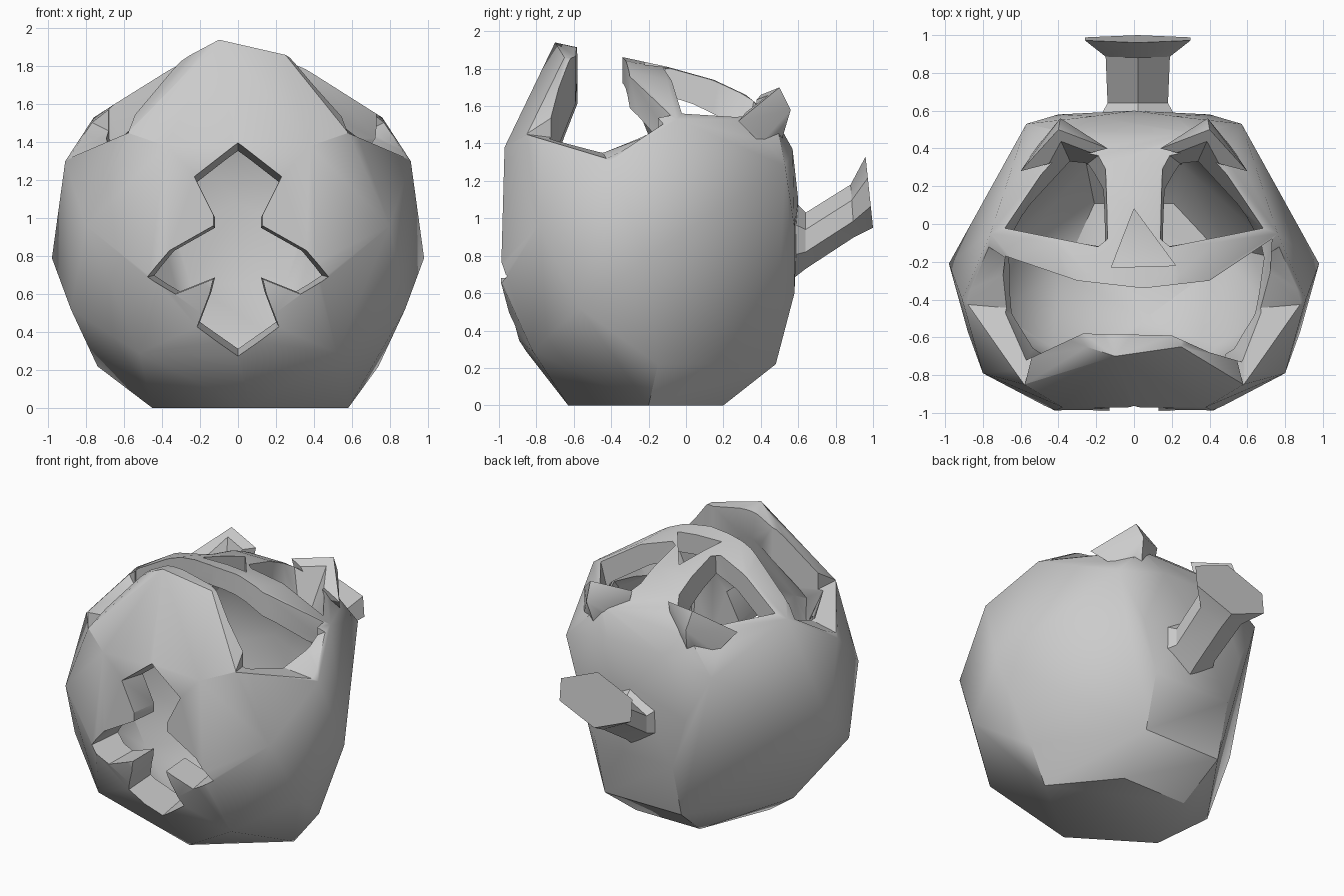
import bpy
import bmesh

default_cube = bpy.data.objects.get("Cube")
if default_cube:
    bpy.data.objects.remove(default_cube, do_unlink=True)

grey = bpy.data.materials.new("plain grey")
grey.use_nodes = True
grey.diffuse_color = (0.6, 0.6, 0.6, 1)
grey.node_tree.nodes["Principled BSDF"].inputs["Base Color"].default_value = grey.diffuse_color


def finish(name, bm):
    """Turn a bmesh into a named object."""
    bmesh.ops.recalc_face_normals(bm, faces=bm.faces)
    mesh = bpy.data.meshes.new(name)
    bm.to_mesh(mesh)
    bm.free()
    mesh.materials.append(grey)
    obj = bpy.data.objects.new(name, mesh)
    bpy.context.collection.objects.link(obj)
    return obj


def hull(name, points):
    """Convex solid wrapped around the points."""
    bm = bmesh.new()
    for point in points:
        bm.verts.new(point)
    result = bmesh.ops.convex_hull(bm, input=bm.verts)
    spare = [e for e in result["geom_interior"] if isinstance(e, bmesh.types.BMVert)]
    bmesh.ops.delete(bm, geom=spare, context="VERTS")
    return finish(name, bm)


def loft(name, rings):
    """Closed solid running through rings of equal length."""
    bm = bmesh.new()
    loops = [[bm.verts.new(point) for point in ring] for ring in rings]
    for lower, upper in zip(loops, loops[1:]):
        for i in range(len(lower)):
            j = (i + 1) % len(lower)
            bm.faces.new((lower[i], lower[j], upper[j], upper[i]))
    bm.faces.new(loops[0])
    bm.faces.new(loops[-1])
    return finish(name, bm)


def combine(target, tool, operation="DIFFERENCE"):
    """Apply a boolean and discard the tool."""
    tool.hide_render = True
    modifier = target.modifiers.new("boolean", "BOOLEAN")
    modifier.operation = operation
    modifier.solver = "EXACT"
    modifier.object = tool
    bpy.context.view_layer.objects.active = target
    bpy.ops.object.modifier_apply(modifier=modifier.name)
    bpy.data.objects.remove(tool, do_unlink=True)


def mirror(points, side):
    return [(side * x, y, z) for x, y, z in points]


def smooth(obj, angle):
    bpy.ops.object.select_all(action="DESELECT")
    obj.select_set(True)
    bpy.context.view_layer.objects.active = obj
    bpy.ops.object.shade_smooth_by_angle(angle=angle)


# Faceted gourd lying on its back
half_points = [
    (.25, .2, 0), (.52, -.82, .29), (.74, -.15, .22),
    (.88, -.57, .52), (.98, -.21, .79), (.8, -.79, .96), (.42, -.99, .66),
    (.38, -.97, 1.38), (.58, -.85, 1.45), (.91, -.4, 1.3), (.76, -.05, 1.53),
    (.42, -.1, 1.74), (.25, -.65, 1.86), (.24, -.27, 1.83), (.12, -.1, 1.81),
    (.13, .15, 1.74), (.14, .32, 1.66), (.34, .48, 1.53), (.22, .57, 1.37),
    (.57, .53, 1.28), (.4, .58, .95), (.3, .58, .6), (.3, .48, .22),
]
single_points = [(.06, -.63, 0), (.58, -.2, 0), (-.45, -.3, 0), (0, -.91, .36),
                 (-.1, -.7, 1.94), (0, .6, 1.1)]
skin = mirror(half_points, 1) + mirror(half_points, -1) + single_points
gourd = hull("gourd_shell", skin)

# Raised brows behind the eyes
brow = [(.4, .5, 1.7), (.39, .56, 1.58), (.14, .4, 1.66), (.6, .28, 1.52),
        (.36, .5, 1.38), (.2, .42, 1.42), (.52, .4, 1.4)]
for side in (1, -1):
    combine(gourd, hull("brow", mirror(brow, side)), "UNION")

# Hollow inside
cavity = [(x * .84, y * .74 - .04, z * .84 + .15) for x, y, z in skin]
combine(gourd, hull("cavity", cavity))

# Mouth with low corners, its sides narrowing inwards
mouth = [(-.68, -.17), (-.72, -.47), (-.57, -.72), (-.27, -.58), (.2, -.59),
         (.4, -.68), (.57, -.73), (.71, -.47), (.73, -.08), (.4, -.3),
         (.05, -.34), (-.3, -.3)]
mouth_rings = [[(x * scale, y, z) for x, y in mouth]
               for z, scale in ((2.2, 1), (1.42, 1), (1.2, .82), (.9, .82))]
combine(gourd, loft("mouth_cutter", mouth_rings))
corner = [(.58, -.86, 1.45), (.95, -.42, 1.31), (.8, -.1, 1.52),
          (.54, -.7, 1.43), (.6, -.45, 1.36), (.68, -.18, 1.46)]
corner += [(x, y, 2) for x, y, z in corner]
for side in (1, -1):
    combine(gourd, hull("mouth_corner_cutter", mirror(corner, side)))

# Nose
nose_rings = [[(x, y, z) for x, y in ((0, .08), (-.12, -.23), (.22, -.22))]
              for z in (1, 2.2)]
combine(gourd, loft("nose_cutter", nose_rings))

# Flared eyes
wide = [(x, y, 1.8) for x, y in ((.74, -.01), (.41, .49), (.14, .4), (.14, -.13))]
narrow = [(x, y, 1.2) for x, y in ((.6, -.04), (.31, .27), (.19, -.1))]
for side in (1, -1):
    combine(gourd, hull("eye_cutter", mirror(wide + narrow, side)))

# Leaf-shaped opening at the front
half_leaf = [(.23, 1.22), (.13, 1.02), (.13, .96), (.36, .83), (.48, .69),
             (.33, .6), (.13, .68), (.15, .6), (.22, .42)]
leaf = [(0, 1.4)] + half_leaf + [(0, .25)] + [(-x, z) for x, z in reversed(half_leaf)]
leaf_rings = [[(x * scale, y, .8 + (z - .8) * scale) for x, z in leaf]
              for y, scale in ((-1.2, 1), (-.98, 1), (-.5, .85))]
combine(gourd, loft("leaf_cutter", leaf_rings))
smooth(gourd, .6)

# Bent stem with a flared tip
stem_rings = []
for top_y, top_z, low_y, low_z, width in (
        (.55, 1.12, .55, .66, .21), (.64, 1.03, .64, .73, .16),
        (.88, 1.18, .9, .9, .17), (.96, 1.33, 1, .95, .28)):
    ring = []
    for across, up in ((0, 1), (1, .7), (1, .3), (0, 0), (-1, .3), (-1, .7)):
        ring.append((.02 + across * width, low_y + (top_y - low_y) * up,
                     low_z + (top_z - low_z) * up))
    stem_rings.append(ring)
smooth(loft("stem", stem_rings), .5)
